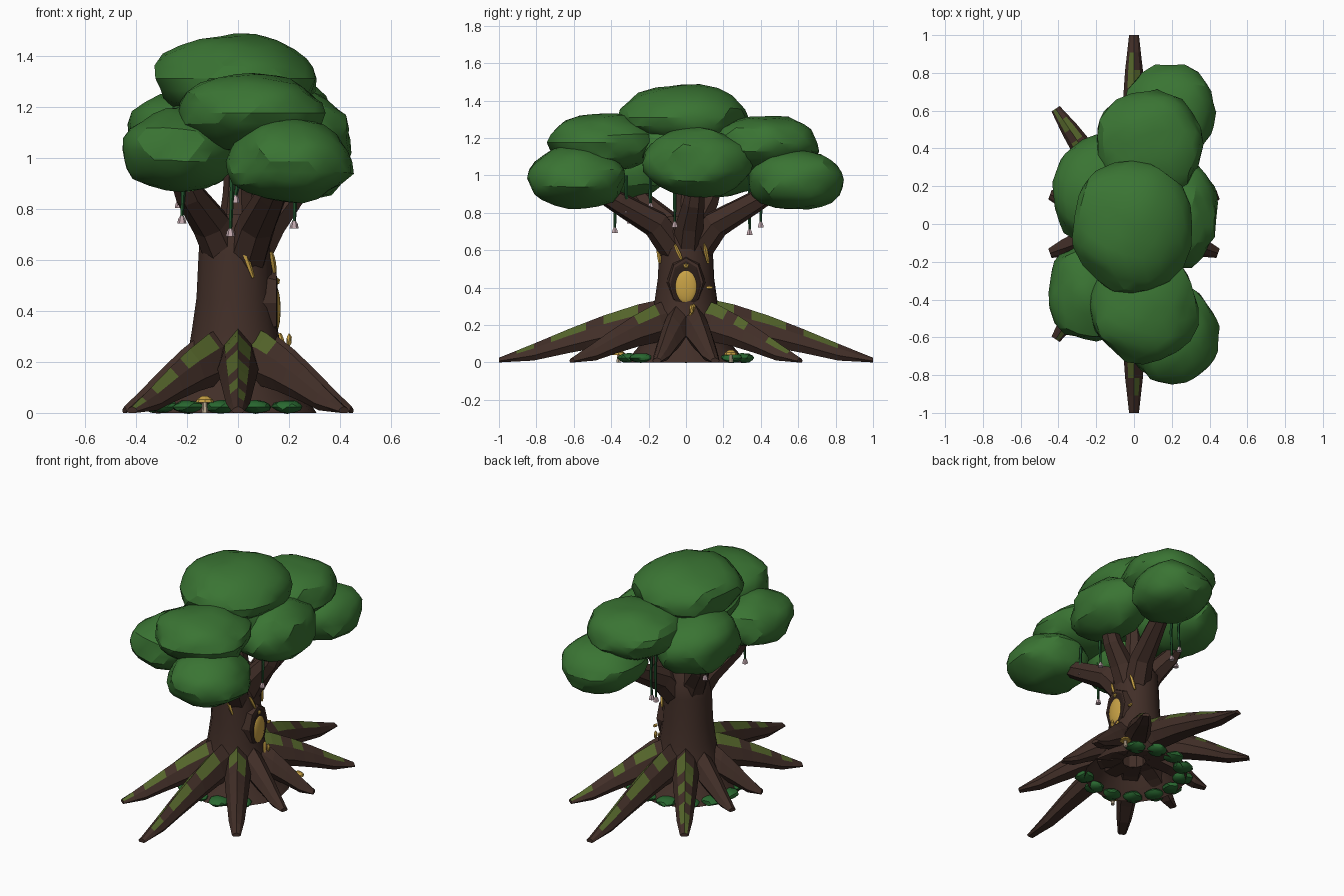
import bpy, bmesh, math
from mathutils import Vector, Matrix, noise

if "Cube" in bpy.data.objects:
    bpy.data.objects.remove(bpy.data.objects["Cube"], do_unlink=True)


def material(name, r, g, b):
    m = bpy.data.materials.new(name)
    m.use_nodes = True
    m.diffuse_color = (r, g, b, 1)
    bsdf = next(n for n in m.node_tree.nodes if n.type == 'BSDF_PRINCIPLED')
    bsdf.inputs["Base Color"].default_value = (r, g, b, 1)
    return m


BARK = material("bark brown", .054, .028, .021)
DARK = material("dark bark", .024, .013, .01)
LEAF = material("leaf green", .042, .175, .033)
BUSH = material("bush green", .022, .14, .03)
MOSS = material("moss green", .09, .13, .024)
VINE = material("vine green", .014, .08, .024)
GOLD = material("gold", .58, .36, .06)
PETAL = material("pale petal", .55, .4, .43)
STEM = material("mushroom stem", .5, .4, .28)


def finish(name, bm, mats, angle=0):
    bmesh.ops.recalc_face_normals(bm, faces=bm.faces)
    me = bpy.data.meshes.new(name)
    bm.to_mesh(me)
    bm.free()
    for m in mats:
        me.materials.append(m)
    if angle:
        me.shade_smooth()
        me.set_sharp_from_angle(angle=math.radians(angle))
    ob = bpy.data.objects.new(name, me)
    bpy.context.scene.collection.objects.link(ob)


def skin(name, rings, mats, angle=0, rule=None, bottom=True):
    """Join rings of points into a skin; rule(segment, side) picks a material."""
    bm = bmesh.new()
    vs = [[bm.verts.new(p) for p in ring] for ring in rings]
    n = len(vs[0])
    for i in range(len(vs) - 1):
        for k in range(n):
            j = (k + 1) % n
            f = bm.faces.new((vs[i][k], vs[i][j], vs[i + 1][j], vs[i + 1][k]))
            f.material_index = rule(i, k) if rule else 0
    if bottom:
        bm.faces.new(vs[0])
    bm.faces.new(vs[-1])
    finish(name, bm, mats, angle)


def tube(name, points, radii, sides, mat):
    pts = [Vector(p) for p in points]
    rings = []
    for i, p in enumerate(pts):
        d = pts[min(i + 1, len(pts) - 1)] - pts[max(i - 1, 0)]
        u = d.orthogonal() if abs(d.z) < .01 else d.cross(Vector((0, 1, 0)))
        u.normalize()
        v = d.normalized().cross(u)
        rings.append([p + radii[i] * (u * math.cos(a) + v * math.sin(a))
                      for a in (math.tau * k / sides for k in range(sides))])
    skin(name, rings, [mat])


def blob(name, centre, size, mat, detail=2, rough=0.0, power=2.0, angle=30):
    """Rounded lump; a power above two makes it boxier, rough makes it uneven."""
    bm = bmesh.new()
    bmesh.ops.create_icosphere(bm, subdivisions=detail, radius=1)
    for v in bm.verts:
        v.co /= sum(abs(c) ** power for c in v.co) ** (1 / power)
        v.co *= 1 + rough * noise.noise(v.co * 1.7 + Vector(centre) * 9)
    bmesh.ops.transform(bm, matrix=Matrix.Translation(centre) @ Matrix.Diagonal((*size, 1)),
                        verts=bm.verts)
    finish(name, bm, [mat], angle)


# Trunk with a flared, open foot
TX = -.012
PROFILE = [(0, .32), (.03, .3), (.1, .24), (.2, .19), (.32, .17), (.45, .152), (.62, .145), (.7, .14), (.78, .1)]


def trunk_point(a, z, out=0):
    for (z0, r0), (z1, r1) in zip(PROFILE, PROFILE[1:]):
        if z0 <= z <= z1:
            r = r0 + (r1 - r0) * (z - z0) / (z1 - z0) + out
            return Vector((TX + r * math.cos(a), r * math.sin(a), z))


skin("trunk", [[trunk_point(math.tau * k / 16 + z * .3, z) for k in range(16)]
               for z, r in PROFILE], [BARK], 35, bottom=False)

# Ten spreading roots, ridged on top; moss lists the mossy segments from the trunk outward
TOP = [.35, .31, .25, .178, .1, .025]
LOW = [.1, .11, .085, .05, .01, 0]
WIDE = [.085, .08, .072, .06, .047, .026]
SECTION = [(0, 1), (.65, .72), (1, .3), (.6, 0), (-.6, 0), (-1, .3), (-.65, .72)]


def root(name, x, y, moss=()):
    length = math.hypot(x, y)
    d = Vector((x, y, 0)) / length
    side = Vector((-d.y, d.x, 0))
    rings = []
    for i in range(6):
        base = d * (.07 + (length - .07) * i / 5)
        rings.append([base + side * (WIDE[i] * s) + Vector((0, 0, LOW[i] + (TOP[i] - LOW[i]) * h))
                      for s, h in SECTION])
    fine = []
    for a, b in zip(rings, rings[1:]):
        fine += [a, [(p + q) / 2 for p, q in zip(a, b)]]
    fine.append(rings[-1])

    def rule(i, k):
        return int(k == 0 and i in moss or k == 6 and i + 1 in moss)
    skin(name, fine, [BARK, MOSS], 0, rule)


root("front_root", 0, -1, (2, 3, 5, 6, 8))
root("back_root", 0, 1, (2, 4, 5, 7, 8))
root("front_right_long_root", -.415, -.61, (2, 3, 4, 6, 7, 9))
root("front_left_long_root", .415, -.61, (2, 3))
root("back_right_long_root", -.415, .61, (3, 4, 6, 8, 9))
root("back_left_long_root", .415, .61, (2, 3, 5, 8, 9))
for sx, side in ((-1, "right"), (1, "left")):
    for sy, end in ((-1, "front"), (1, "back")):
        root(f"{end}_{side}_short_root", sx * .445, sy * .155)

# Foliage clumps
CLUMPS = {
    "crown_top": ((-.01, -.01, 1.31), (.315, .345, .175)),
    "crown_front_upper": ((.05, -.44, 1.175), (.285, .285, .155)),
    "crown_front_lower": ((.2, -.59, .985), (.245, .262, .16)),
    "crown_front_right": ((-.23, -.36, 1.03), (.225, .265, .16)),
    "crown_left": ((.24, .06, 1.07), (.205, .29, .18)),
    "crown_right": ((-.2, .17, 1.075), (.235, .29, .19)),
    "crown_back_upper": ((.08, .42, 1.17), (.28, .28, .15)),
    "crown_back_lower": ((.19, .59, .975), (.248, .258, .16)),
    "crown_core": ((0, 0, 1.16), (.28, .38, .11)),
}
for name, (c, s) in CLUMPS.items():
    blob(name, c, s, LEAF, 3, .13, 2.12, 25)

# Branches reaching into the clumps
for i, (x, y, z) in enumerate([(.18, -.53, .95), (-.25, -.34, 1), (.28, .06, 1.02),
                               (-.25, .17, 1.02), (.17, .53, .95), (0, 0, 1.15)]):
    tube(f"branch_{i + 1}", [(x * .12, y * .08, .58), (x * .42, y * .3, .74), (x * .75, y * .68, .855), (x, y, z)],
         [.085, .077, .06, .04], 7, BARK)

# Hanging vines with a small flower at the end
for i, (x, y, z) in enumerate([(-.03, -.38, .7), (.16, -.32, .81), (-.01, -.19, .83), (.22, -.06, .73),
                               (-.23, .13, .81), (-.02, .34, .69), (-.03, .4, .73), (-.22, -.3, .75)]):
    tube(f"vine_{i + 1}", [(x, y, 1), (x + .006, y, .88), (x, y, z + .02)], [.009, .01, .007], 5, VINE)
    tube(f"flower_{i + 1}", [(x, y, z + .025), (x, y, z + .01), (x, y, z - .008)], [.005, .014, .018], 6, PETAL)


# Door hollow on the trunk: raised frame, dark recess, gold oval
def plate(name, x0, x1, z, half_y, half_z, mat):
    skin(name, [[(x, half_y * math.sin(a) * s, z + half_z * math.cos(a) * s)
                 for a in (math.tau * k / 8 for k in range(8))]
                for x, s in ((x0, 1.1), (x1, .95))], [mat])


plate("door_frame", .09, .15, .43, .097, .135, BARK)
plate("door_recess", .149, .154, .42, .078, .115, DARK)
blob("door_panel", (.145, 0, .405), (.022, .062, .094), GOLD, 3)
blob("door_lamp", (.152, 0, .515), (.014, .016, .016), GOLD, 1)
blob("door_handle", (.135, .125, .4), (.012, .022, .011), GOLD, 1)

# Gold fungus streaks winding on the bark
for i, (a0, a1, z0, z1) in enumerate([(-1.4, -1.1, .66, .53), (-.4, -.15, .63, .55),
                                      (.65, .85, .66, .53), (.25, .12, .31, .25)]):
    steps = [j / 4 for j in range(5)]
    tube(f"gold_streak_{i + 1}", [trunk_point(a0 + (a1 - a0) * t, z0 + (z1 - z0) * t, .009) for t in steps],
         [.007, .01, .011, .01, .007], 5, GOLD)
blob("root_fungus", (.2, .03, .285), (.012, .014, .028), GOLD, 1)

# Low bushes around the foot, leaving the door side clear
for i in range(2, 13):
    a = math.tau * i / 14
    blob(f"bush_{i - 1}", (.31 * math.cos(a), .31 * math.sin(a), .024), (.062, .062, .026), BUSH, 2, .2)

# Mushrooms
for side, x, y in (("front", -.13, -.36), ("left", .27, .24)):
    tube(f"{side}_mushroom_stem", [(x, y, 0), (x, y, .05)], [.013, .009], 6, STEM)
    tube(f"{side}_mushroom_cap", [(x, y, .04), (x, y, .052), (x, y, .066)], [.036, .032, .012], 8, GOLD)
